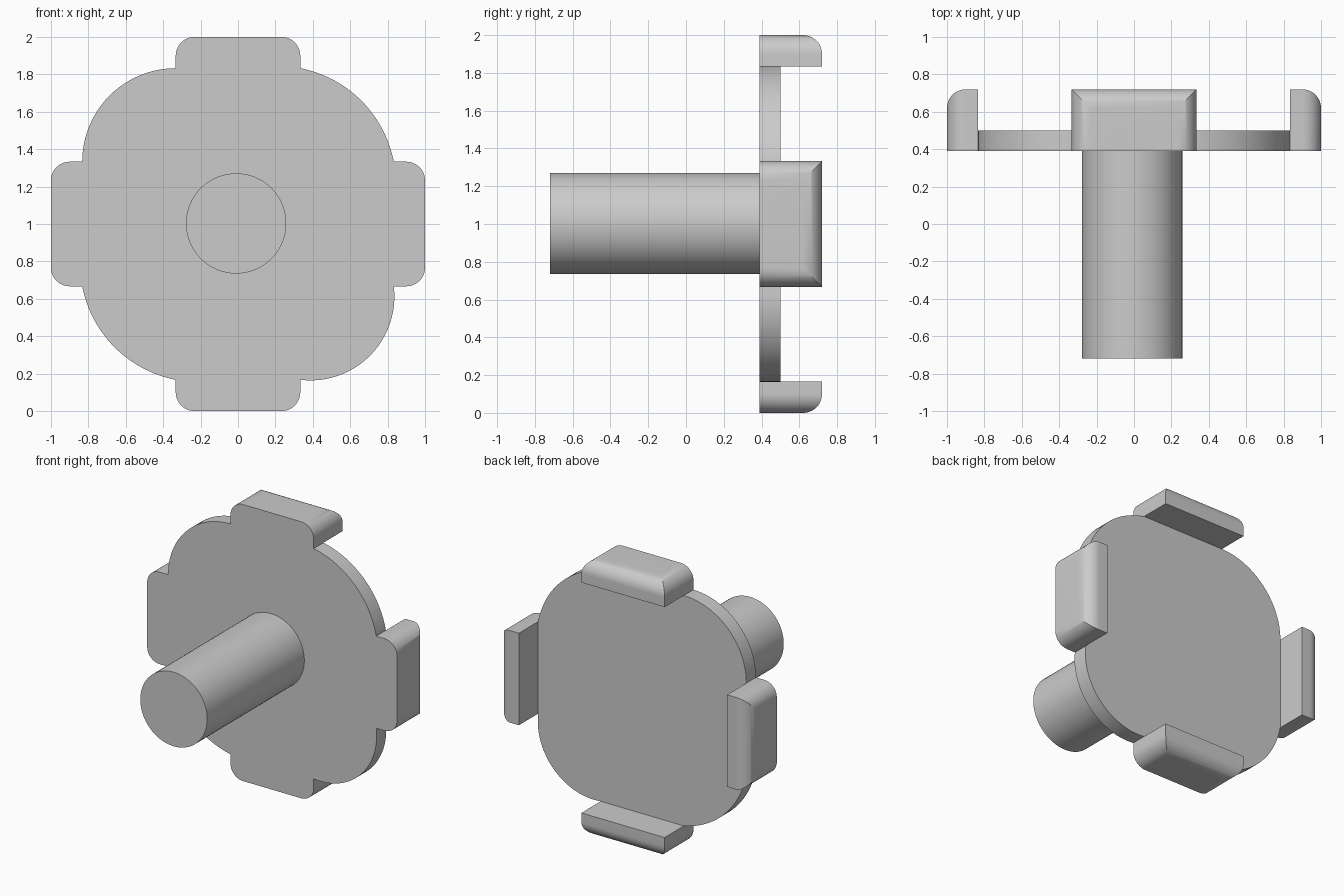
import bpy, bmesh
from math import sin, cos, pi, radians
from mathutils import Vector, Matrix

cube = bpy.data.objects.get("Cube")
if cube:
    bpy.data.objects.remove(cube, do_unlink=True)

FRONT, PLATE_BACK, BACK = 0.39, 0.50, 0.72
INNER, HALF, ROUND = 0.833, 0.333, 0.1

grey = bpy.data.materials.new("plain_grey")
grey.use_nodes = True
grey.diffuse_color = (0.6, 0.6, 0.6, 1)
grey.node_tree.nodes["Principled BSDF"].inputs["Base Color"].default_value = (0.6, 0.6, 0.6, 1)


def loft(name, rings, turn=0.0):
    """Skin closed rings, cap both ends, turn about the shaft axis and lift to height 1."""
    bm = bmesh.new()
    layers = [[bm.verts.new(p) for p in ring] for ring in rings]
    for a, b in zip(layers, layers[1:]):
        for i in range(len(a)):
            j = (i + 1) % len(a)
            bm.faces.new((a[i], a[j], b[j], b[i]))
    bm.faces.new(layers[0])
    bm.faces.new(layers[-1])
    bmesh.ops.recalc_face_normals(bm, faces=bm.faces)
    bm.transform(Matrix.Translation((0, 0, 1)) @ Matrix.Rotation(turn, 4, 'Y'))
    mesh = bpy.data.meshes.new(name)
    bm.to_mesh(mesh)
    bm.free()
    mesh.materials.append(grey)
    obj = bpy.data.objects.new(name, mesh)
    bpy.context.collection.objects.link(obj)
    bpy.ops.object.select_all(action='DESELECT')
    obj.select_set(True)
    bpy.context.view_layer.objects.active = obj
    bpy.ops.object.shade_smooth_by_angle(angle=radians(30))
    return obj


def prism(name, outline, y0, y1):
    return loft(name, [[(x, y, z) for x, z in outline] for y in (y0, y1)])


def corner_arc(sx, sz, half_angle, steps=24):
    """Arc across one corner of the plate, from its side edge to its top or bottom edge."""
    n = Vector((sx, sz)).normalized()
    side = Vector((-sx, sz)).normalized()
    chord = (INNER - HALF) / 2 ** 0.5
    r = chord / sin(half_angle)
    centre = n * ((INNER + HALF) / 2 ** 0.5 - r * cos(half_angle))
    angles = [half_angle * (2 * i / steps - 1) for i in range(steps + 1)]
    return [centre + n * r * cos(a) + side * r * sin(a) for a in angles]


# Plate: straight edges joined by corner arcs of differing fullness
outline = (corner_arc(1, 1, radians(34))
           + corner_arc(-1, 1, radians(45))[::-1]
           + corner_arc(-1, -1, radians(34))
           + corner_arc(1, -1, radians(52))[::-1])
prism("plate", outline, FRONT, PLATE_BACK)

# Shaft
circle = [(-0.01 + 0.268 * cos(2 * pi * i / 64), 0.003 + 0.268 * sin(2 * pi * i / 64))
          for i in range(64)]
prism("shaft", circle, -BACK, FRONT)

# Four rim lugs: stacked rectangles whose ends and back shrink along a quarter round
levels = [(INNER, 0.0)]
for i in range(13):
    a = pi / 2 * i / 12
    levels.append((1 - ROUND + ROUND * sin(a), ROUND * (1 - cos(a))))
rings = [[(-HALF + d, FRONT, h), (HALF - d, FRONT, h),
          (HALF - d, BACK - d, h), (-HALF + d, BACK - d, h)] for h, d in levels]
for k, where in enumerate(("top", "right", "bottom", "left")):
    loft(where + "_lug", rings, k * pi / 2)
